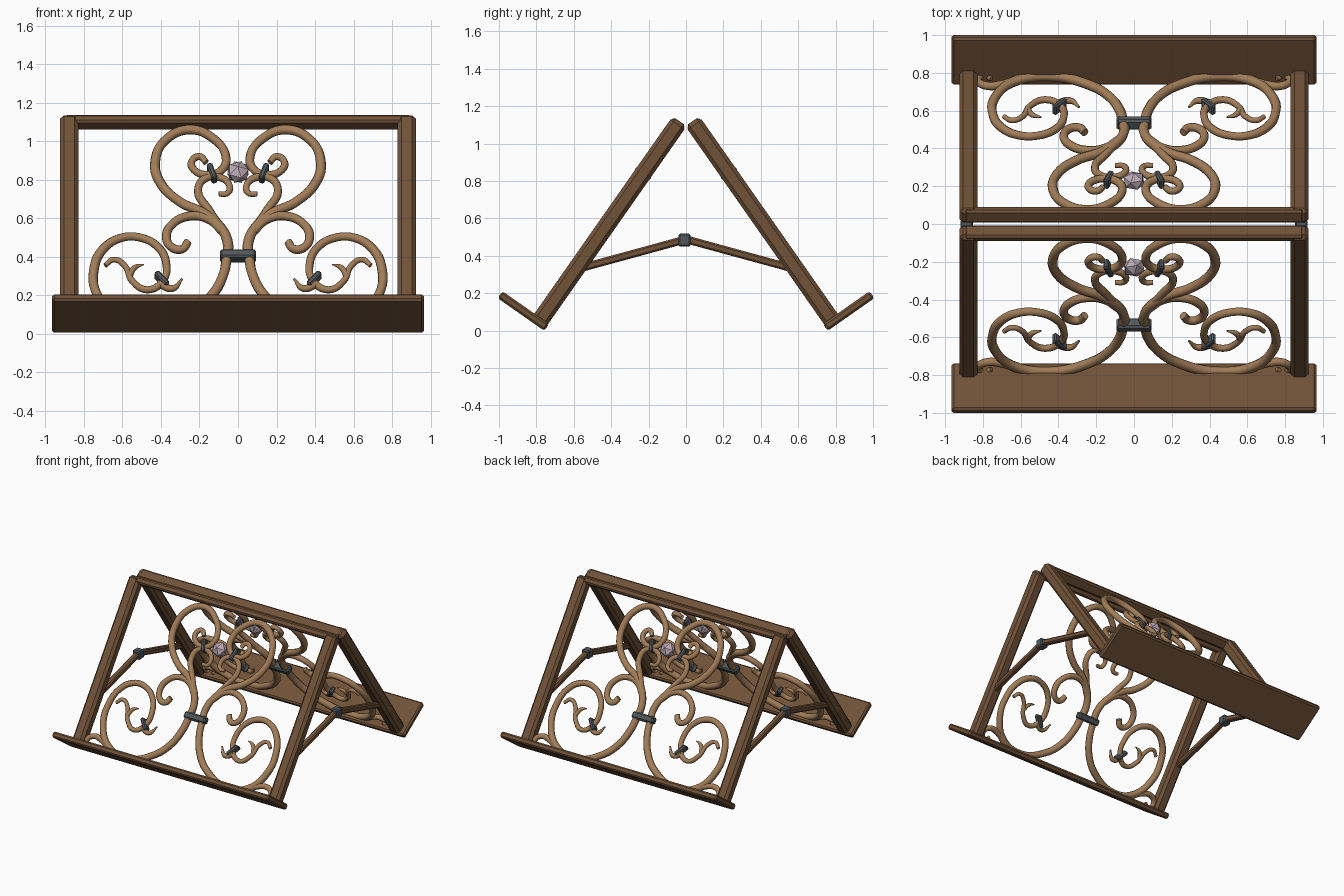
import bpy, bmesh, math
from mathutils import Matrix, Vector

if "Cube" in bpy.data.objects:
    bpy.data.objects.remove(bpy.data.objects["Cube"])


def material(name, rgb):
    m = bpy.data.materials.new(name)
    m.diffuse_color = (*rgb, 1)
    m.use_nodes = True
    m.node_tree.nodes["Principled BSDF"].inputs["Base Color"].default_value = m.diffuse_color
    return m


WOOD = material("dark wood", (0.165, 0.085, 0.04))
SCROLL = material("light wood", (0.36, 0.205, 0.098))
METAL = material("grey metal", (0.085, 0.097, 0.108))
GEM = material("pale gem", (0.50, 0.40, 0.46))

# Panel frame: local x = width, y = up the slope, z = outward normal
TILT = math.radians(55)
C, S = math.cos(TILT), math.sin(TILT)
FRONT = Matrix(((1, 0, 0, 0), (0, C, -S, -0.535), (0, S, C, 0.404), (0, 0, 0, 1)))
PANELS = {"front": FRONT, "back": Matrix.Rotation(math.pi, 4, 'Z') @ FRONT}


def finish(bm, name, mat, matrix):
    bm.transform(matrix)
    bmesh.ops.recalc_face_normals(bm, faces=bm.faces)
    me = bpy.data.meshes.new(name)
    bm.to_mesh(me)
    bm.free()
    me.materials.append(mat)
    ob = bpy.data.objects.new(name, me)
    bpy.context.collection.objects.link(ob)
    return ob


def box(name, size, matrix, mat, bevel):
    bm = bmesh.new()
    bmesh.ops.create_cube(bm, size=1)
    bmesh.ops.scale(bm, vec=size, verts=bm.verts)
    bmesh.ops.bevel(bm, geom=bm.edges[:], offset=bevel, segments=1, affect='EDGES')
    return finish(bm, name, mat, matrix)


def at(x, y, z):
    return Matrix.Translation((x, y, z))


def tube(name, pts, r0, r1, matrix, side):
    """Round scroll through (x, height) points; radius tapers from r0 to r1."""
    cu = bpy.data.curves.new(name, 'CURVE')
    cu.dimensions = '3D'
    cu.bevel_depth = 1
    cu.bevel_resolution = 2
    cu.resolution_u = 6
    cu.use_fill_caps = True
    sp = cu.splines.new('BEZIER')
    sp.bezier_points.add(len(pts) - 1)
    for i, (p, (x, z)) in enumerate(zip(sp.bezier_points, pts)):
        p.co = matrix @ Vector((side * x, (z - 0.404) / S, 0))
        p.handle_left_type = p.handle_right_type = 'AUTO'
        t = i / (len(pts) - 1)
        p.radius = r0 + (r1 - r0) * t ** 2
    cu.materials.append(SCROLL)
    ob = bpy.data.objects.new(name, cu)
    bpy.context.collection.objects.link(ob)
    bpy.ops.object.select_all(action='DESELECT')
    ob.select_set(True)
    bpy.context.view_layer.objects.active = ob
    bpy.ops.object.convert(target='MESH')
    bpy.ops.object.shade_smooth_by_angle(angle=math.radians(50))


SCROLLS = {
    "heart_scroll": ([(.057, .404), (.052, .466), (.088, .549), (.18, .627), (.30, .684),
                      (.405, .787), (.43, .896), (.372, 1.01), (.248, 1.06), (.13, 1.015),
                      (.063, .92), (.085, .85), (.16, .825), (.227, .85), (.24, .895),
                      (.20, .92), (.165, .89)], .027, .017),
    "lower_scroll": ([(.057, .404), (.075, .31), (.135, .20), (.24, .115), (.44, .052),
                      (.63, .09), (.735, .21), (.747, .34), (.70, .44), (.61, .497),
                      (.51, .50), (.415, .45), (.372, .36), (.39, .275), (.47, .228),
                      (.55, .275), (.59, .355), (.645, .385), (.69, .355)], .027, .013),
    "inner_curl": ([(.10, .565), (.155, .648), (.207, .736), (.176, .803), (.098, .813),
                    (.045, .772), (.055, .73), (.10, .725)], .022, .014),
    "side_hook": ([(.083, .534), (.155, .596), (.25, .611), (.34, .57), (.372, .503),
                   (.34, .446), (.29, .44), (.26, .477)], .024, .022),
    "corner_curl": ([(.44, .052), (.58, .06), (.70, .115), (.79, .12), (.825, .08),
                     (.79, .048), (.755, .07)], .024, .014),
    "leaf_tip": ([(.565, .30), (.535, .345), (.49, .36)], .018, .004),
    "leaf_spur": ([(.41, .26), (.34, .235), (.29, .285)], .022, .006),
}

for end, M in PANELS.items():
    # Wooden frame and book ledge
    for side, tag in ((-1, "left"), (1, "right")):
        box(f"{end}_{tag}_post", (.095, 1.31, .092), M @ at(side * .877, .217, 0), WOOD, .02)
    box(f"{end}_top_rail", (1.80, .05, .08), M @ at(0, .848, 0), WOOD, .012)
    box(f"{end}_ledge", (1.93, .045, .305), M @ at(0, -.437, .1025), WOOD, .011)

    # Scrollwork, mirrored left and right
    for side, tag in ((-1, "left"), (1, "right")):
        for name, (pts, r0, r1) in SCROLLS.items():
            tube(f"{end}_{tag}_{name}", pts, r0, r1, M, side)
        # Small metal clasps
        for name, x, z, deg in (("upper_clasp", .135, .834, 72), ("lower_clasp", .395, .278, 52)):
            R = Matrix.Rotation(math.radians(deg * side), 4, 'Z')
            box(f"{end}_{tag}_{name}", (.10, .03, .06),
                M @ at(side * x, (z - .404) / S, 0) @ R, METAL, .008)

    # Centre clasp and gem
    box(f"{end}_centre_clasp", (.185, .052, .064), M, METAL, .01)
    bm = bmesh.new()
    bmesh.ops.create_icosphere(bm, subdivisions=1, radius=1)
    bmesh.ops.scale(bm, vec=(.062, .062, .05), verts=bm.verts)
    finish(bm, f"{end}_gem", GEM, M @ at(0, (.84 - .404) / S, 0))

# Folding struts with metal joints
for side, tag in ((-1, "left"), (1, "right")):
    x = side * .885
    for d, end in ((-1, "front"), (1, "back")):
        a, b = Vector((x, 0, .488)), Vector((x, d * .56, .335))
        rot = (b - a).to_track_quat('Y', 'Z').to_matrix().to_4x4()
        box(f"{end}_{tag}_strut", (.045, (b - a).length, .042),
            Matrix.Translation((a + b) / 2) @ rot, WOOD, .009)
    box(f"{tag}_strut_joint", (.065, .065, .068), at(x, -.008, .484), METAL, .008)
